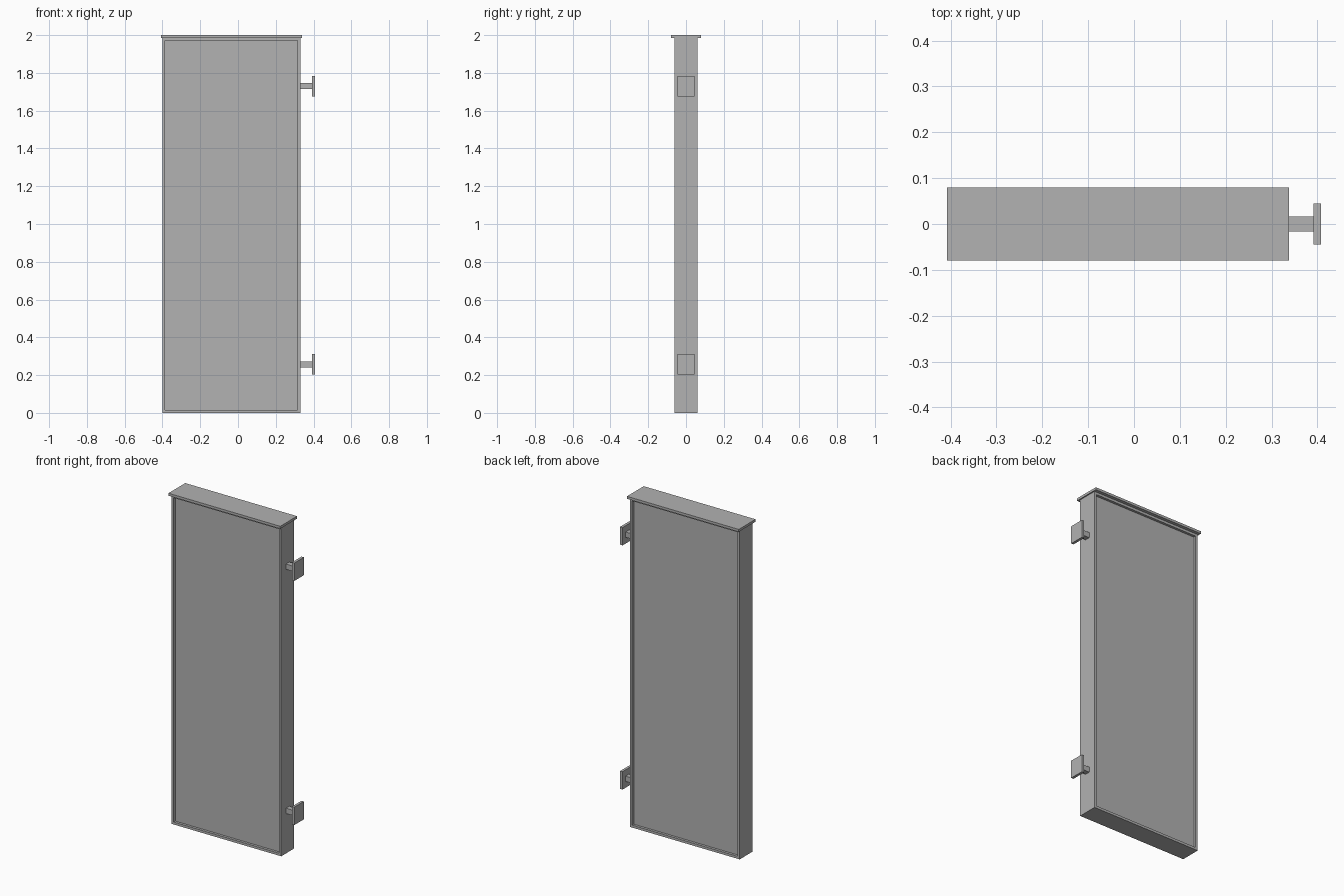
import bpy
import bmesh
from mathutils import Matrix, Vector

default = bpy.data.objects.get("Cube")
if default:
    bpy.data.objects.remove(default, do_unlink=True)

GREY = (0.445, 0.445, 0.445, 1)
grey = bpy.data.materials.new("plain grey")
grey.use_nodes = True
grey.diffuse_color = GREY
grey.node_tree.nodes["Principled BSDF"].inputs["Base Color"].default_value = GREY


def box(name, low, high, recess=None):
    """Box between two corners; recess = (border, depth) sinks front and back."""
    low, high = Vector(low), Vector(high)
    bm = bmesh.new()
    bmesh.ops.create_cube(
        bm, size=1,
        matrix=Matrix.Translation((low + high) / 2) @ Matrix.Diagonal((*(high - low), 1)))
    if recess:
        bm.normal_update()
        border, depth = recess
        for face in [f for f in bm.faces if abs(f.normal.y) > 0.9]:
            bmesh.ops.inset_region(bm, faces=[face], thickness=border)
            bmesh.ops.inset_region(bm, faces=[face], thickness=0, depth=-depth)
    bmesh.ops.recalc_face_normals(bm, faces=bm.faces)
    mesh = bpy.data.meshes.new(name)
    bm.to_mesh(mesh)
    bm.free()
    mesh.materials.append(grey)
    obj = bpy.data.objects.new(name, mesh)
    bpy.context.collection.objects.link(obj)
    return obj


# Slab with a sunken panel on both faces, and the lid overhanging it
LID_Z = 1.985
box("panel_body", (-0.401, -0.061, 0), (0.331, 0.061, LID_Z), recess=(0.021, 0.015))
box("top_cap", (-0.408, -0.08, LID_Z), (0.338, 0.08, 2))

# Wall brackets: a square arm ending in a flat mounting plate
for label, z in (("lower", 0.257), ("upper", 1.73)):
    box(label + "_bracket_arm", (0.331, -0.016, z - 0.016), (0.392, 0.016, z + 0.016))
    box(label + "_bracket_plate", (0.392, -0.045, z - 0.054), (0.408, 0.045, z + 0.054))
